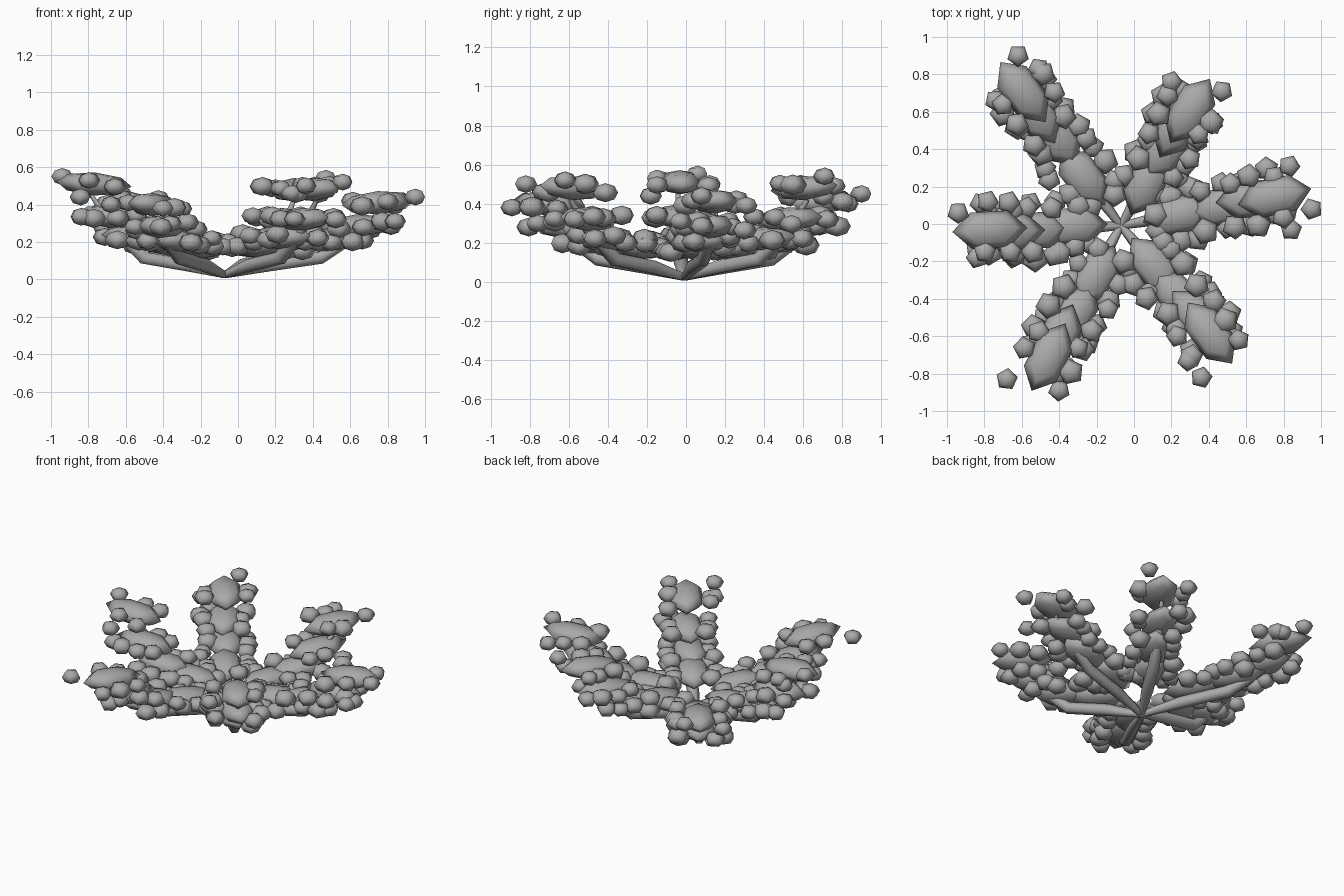
import bpy, bmesh, math, random
from mathutils import Vector, Matrix

if "Cube" in bpy.data.objects:
    bpy.data.objects.remove(bpy.data.objects["Cube"])

random.seed(11)
HUB = Vector((-0.07, -0.01))

# centre of each outermost leaf pad (x, y, z) and the loose clumps past its end
BRANCHES = [
    ((0.75, 0.15, 0.41), [(0.95, 0.08, 0.44), (0.83, 0.31, 0.39), (0.84, -0.03, 0.31)]),
    ((0.29, 0.61, 0.48), [(0.47, 0.71, 0.54), (0.20, 0.76, 0.49)]),
    ((-0.60, 0.70, 0.41), [(-0.62, 0.90, 0.45), (-0.51, 0.83, 0.40), (-0.74, 0.66, 0.36)]),
    ((-0.77, -0.04, 0.51), [(-0.94, 0.06, 0.55), (-0.84, -0.18, 0.44), (-0.82, 0.11, 0.47)]),
    ((-0.46, -0.71, 0.40), [(-0.68, -0.83, 0.40), (-0.40, -0.89, 0.38)]),
    ((0.41, -0.58, 0.48), [(0.36, -0.82, 0.50), (0.56, -0.62, 0.52), (0.29, -0.73, 0.46)]),
]
# leaf tiers: distance along the branch, share of the tip height
TIERS = [(0.37, 0.06), (0.67, 0.19), (0.86, 0.5), (1.0, 1.0)]

grey = bpy.data.materials.new("dark_grey")
grey.diffuse_color = (0.4, 0.4, 0.4, 1)
grey.use_nodes = True
grey.node_tree.nodes["Principled BSDF"].inputs["Base Color"].default_value = grey.diffuse_color


def finish(obj):
    obj.data.materials.append(grey)
    for p in obj.data.polygons:
        p.use_smooth = True


def blob(bm, loc, size, yaw=0.0, tilt=0.0, spin=0.0, sides=5):
    """Squashed low-poly ball."""
    m = (Matrix.Translation(loc) @ Matrix.Rotation(yaw, 4, 'Z')
         @ Matrix.Rotation(-tilt, 4, 'Y')
         @ Matrix.Diagonal((*size, 1)) @ Matrix.Rotation(spin, 4, 'Z'))
    bmesh.ops.create_uvsphere(bm, u_segments=sides, v_segments=4, radius=1, matrix=m)


def to_object(bm, name):
    me = bpy.data.meshes.new(name)
    bm.to_mesh(me)
    bm.free()
    ob = bpy.data.objects.new(name, me)
    bpy.context.collection.objects.link(ob)
    finish(ob)


def make_stem(tip, name):
    """Tapered upward-curving branch."""
    cu = bpy.data.curves.new(name, 'CURVE')
    cu.dimensions = '3D'
    cu.bevel_depth = 1.0
    cu.bevel_resolution = 1
    cu.use_fill_caps = True
    zt = tip[2]
    rows = [(0, .023, .02), (.28, .075, .038), (.62, .115, .038),
            (.85, .12 + (zt - .12) * .38, .028), (1.02, zt - .06, .012)]
    sp = cu.splines.new('POLY')
    sp.points.add(len(rows) - 1)
    for p, (t, z, r) in zip(sp.points, rows):
        xy = HUB.lerp(Vector(tip[:2]), t)
        p.co = (xy.x, xy.y, z, 1)
        p.radius = r
    ob = bpy.data.objects.new(name, cu)
    bpy.context.collection.objects.link(ob)
    bpy.ops.object.select_all(action='DESELECT')
    ob.select_set(True)
    bpy.context.view_layer.objects.active = ob
    bpy.ops.object.convert(target='MESH')
    finish(bpy.context.object)


for i, (tip, ends) in enumerate(BRANCHES):
    make_stem(tip, f"stem_{i + 1}")
    end = Vector(tip[:2])
    d = (end - HUB).normalized()
    side = Vector((-d.y, d.x))
    yaw = math.atan2(d.y, d.x)

    pads, clumps = bmesh.new(), bmesh.new()
    for k, (t, f) in enumerate(TIERS):
        # long leaf pad on each tier
        z = 0.16 + (tip[2] - 0.16) * f
        c = HUB.lerp(end, t) + side * random.uniform(-.015, .015)
        blob(pads, (c.x, c.y, z), (0.19 + 0.004 * k, 0.112, 0.062),
             yaw + random.uniform(-.1, .1), 0.07, math.pi / 2, 6)
        # rounded leaf clumps along both edges of the tier
        for s in (-1, 1):
            for u in (-0.12, -0.01, 0.1) if k < 3 else (-0.1, 0.02):
                p = (c + d * (u + random.uniform(-.02, .02))
                     + side * s * (0.13 + random.uniform(-.03, .025)))
                r = random.uniform(0.06, 0.074)
                blob(clumps, (p.x, p.y, z + random.uniform(-.025, .025)),
                     (r, r, r * 0.72), random.uniform(0, 6.28))
        # extra clump at the outer end of the lower tiers
        if k in (1, 2):
            p = c + d * 0.17 + side * random.choice((-.09, .09))
            blob(clumps, (p.x, p.y, z), (.065, .065, .048), random.uniform(0, 6.28))
    for e in ends:
        blob(clumps, e, (0.06, 0.06, 0.045), random.uniform(0, 6.28))
    to_object(pads, f"leaf_pads_{i + 1}")
    to_object(clumps, f"leaf_clumps_{i + 1}")
